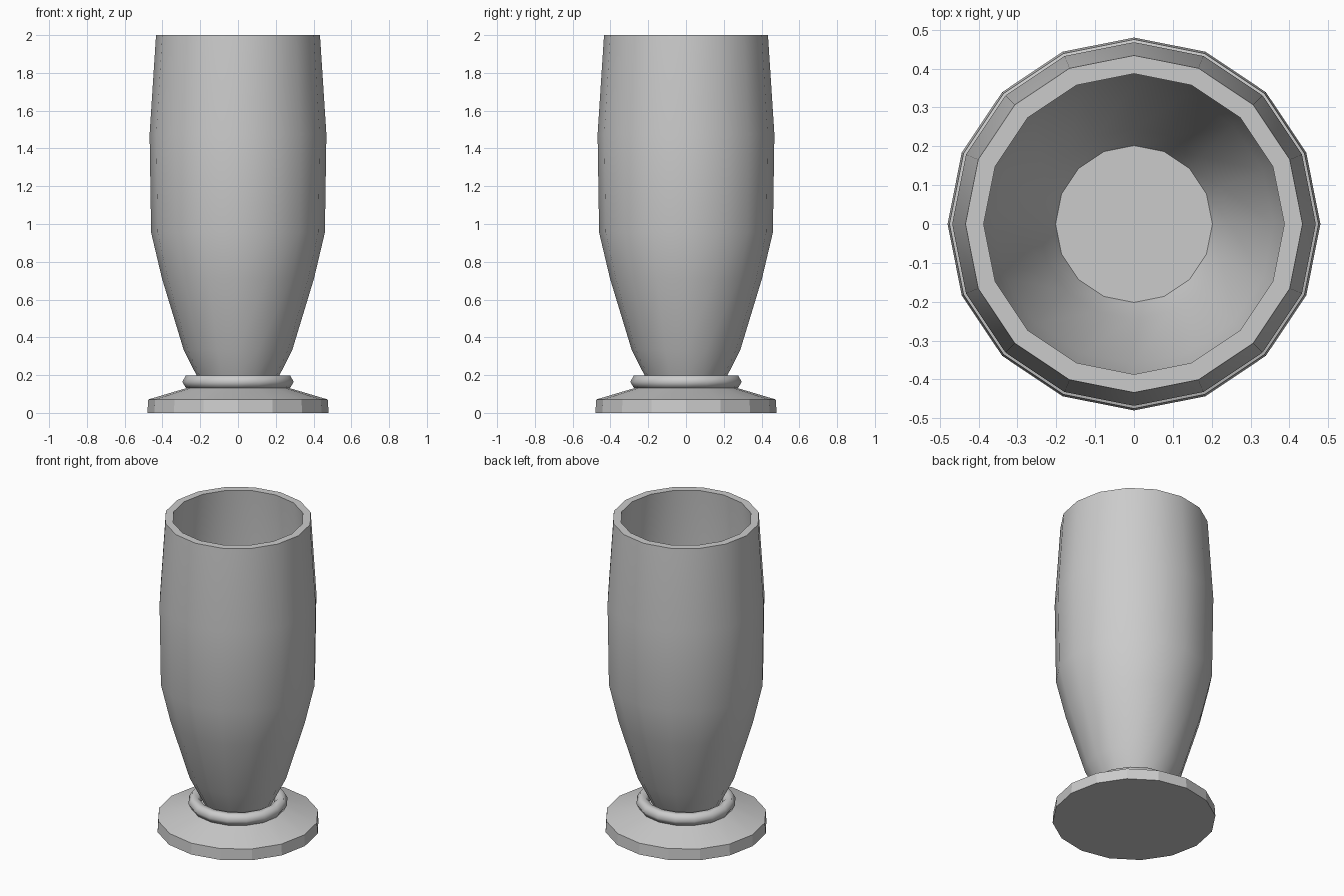
import bpy, bmesh
from math import pi, sin, cos, radians

if "Cube" in bpy.data.objects:
    bpy.data.objects.remove(bpy.data.objects["Cube"])

SIDES = 16


def lathe(name, profile, closed=False, sharp=40):
    """Revolve (radius, z) points round the z axis; radius 0 makes a cap centre."""
    bm = bmesh.new()
    rings = []
    for r, z in profile:
        if r == 0:
            rings.append([bm.verts.new((0, 0, z))] * SIDES)
        else:
            rings.append([bm.verts.new((r * cos(2 * pi * i / SIDES),
                                        r * sin(2 * pi * i / SIDES), z))
                          for i in range(SIDES)])
    pairs = list(zip(rings, rings[1:]))
    if closed:
        pairs.append((rings[-1], rings[0]))
    for a, b in pairs:
        for i in range(SIDES):
            j = (i + 1) % SIDES
            bm.faces.new(list(dict.fromkeys((a[i], a[j], b[j], b[i]))))
    bmesh.ops.recalc_face_normals(bm, faces=bm.faces)
    mesh = bpy.data.meshes.new(name)
    bm.to_mesh(mesh)
    bm.free()
    obj = bpy.data.objects.new(name, mesh)
    bpy.context.collection.objects.link(obj)
    bpy.ops.object.select_all(action='DESELECT')
    obj.select_set(True)
    bpy.context.view_layer.objects.active = obj
    bpy.ops.object.shade_smooth_by_angle(angle=radians(sharp))
    return obj


# Foot: short disc with a sloping top
lathe("foot", [(0, 0), (0.48, 0), (0.475, 0.071), (0.27, 0.132), (0, 0.132)],
      sharp=15)

# Collar: six-sided ring between foot and bowl
lathe("collar", [(0.256 + 0.039 * cos(k * pi / 3), 0.165 + 0.039 * sin(k * pi / 3))
                 for k in range(6)], closed=True, sharp=65)

# Bowl: outer wall, rim, inner wall and flat floor
lathe("bowl", [(0, 0.14), (0.19, 0.14), (0.22, 0.2), (0.288, 0.335), (0.402, 0.71),
               (0.46, 0.955), (0.468, 1.475), (0.434, 2.0),
               (0.387, 2.0), (0.428, 1.475), (0.42, 0.965), (0.36, 0.72),
               (0.245, 0.35), (0.202, 0.26), (0, 0.26)])
